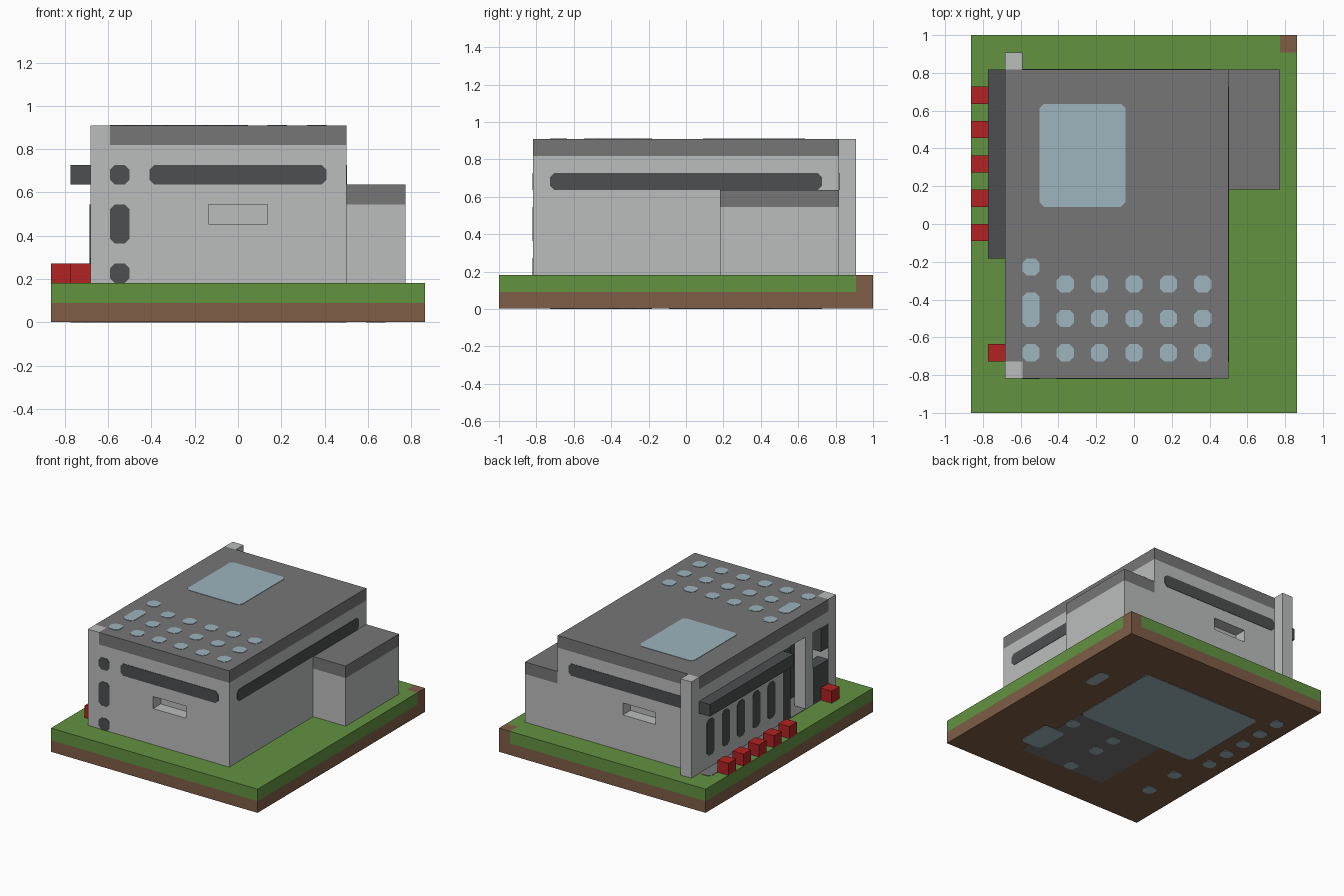
import bpy
import bmesh
from mathutils import Vector

if "Cube" in bpy.data.objects:
    bpy.data.objects.remove(bpy.data.objects["Cube"], do_unlink=True)

U = 1 / 11                                 # one building module
ORIGIN = Vector((-9.5 * U, -1, 0))
THIN = 0.003


def material(name, rgb):
    lin = [((c / 255 + 0.055) / 1.055) ** 2.4 for c in rgb] + [1]
    m = bpy.data.materials.new(name)
    m.use_nodes = True
    m.diffuse_color = lin
    m.node_tree.nodes["Principled BSDF"].inputs["Base Color"].default_value = lin
    return m


GRASS = material("grass green", (98, 146, 64))
SOIL = material("soil brown", (126, 93, 70))
WALL = material("wall light gray", (187, 189, 188))
ROOF = material("roof gray", (118, 118, 118))
DARK = material("dark glazing", (76, 79, 80))
GLASS = material("skylight blue", (157, 181, 189))
RED = material("red", (178, 34, 34))


def finish(name, bm, mat):
    bmesh.ops.recalc_face_normals(bm, faces=bm.faces)
    mesh = bpy.data.meshes.new(name)
    bm.to_mesh(mesh)
    bm.free()
    mesh.materials.append(mat)
    obj = bpy.data.objects.new(name, mesh)
    bpy.context.collection.objects.link(obj)
    return obj


def box(name, mat, x, y, z):
    """Box from (start, end) module ranges on each axis."""
    bm = bmesh.new()
    bmesh.ops.create_cube(bm, size=1)
    for v in bm.verts:
        v.co = ORIGIN + Vector([(r[0] if c < 0 else r[1]) * U
                                for c, r in zip(v.co, (x, y, z))])
    return finish(name, bm, mat)


def plate(name, mat, axis, level, a, b, side=1):
    """Thin chamfered plate lying on the plane axis = level."""
    c = 0.25
    (a0, a1), (b0, b1) = a, b
    ring = [(a0 + c, b0), (a1 - c, b0), (a1, b0 + c), (a1, b1 - c),
            (a1 - c, b1), (a0 + c, b1), (a0, b1 - c), (a0, b0 + c)]
    bm = bmesh.new()
    verts = []
    for p, q in ring:
        co = [p, q]
        co.insert(axis, level)
        verts.append(bm.verts.new(ORIGIN + Vector(co) * U))
    face = bm.faces.new(verts)
    out = bmesh.ops.extrude_face_region(bm, geom=[face])["geom"]
    move = Vector((0, 0, 0))
    move[axis] = side * THIN
    bmesh.ops.translate(bm, vec=move,
                        verts=[g for g in out if isinstance(g, bmesh.types.BMVert)])
    return finish(name, bm, mat)


def cut(target, x, y, z):
    cutter = box("cutter", WALL, x, y, z)
    cutter.hide_render = True
    mod = target.modifiers.new("cut", "BOOLEAN")
    mod.operation = "DIFFERENCE"
    mod.solver = "EXACT"
    mod.object = cutter
    bpy.context.view_layer.objects.active = target
    bpy.ops.object.modifier_apply(modifier=mod.name)
    bpy.data.objects.remove(cutter, do_unlink=True)


# Ground: soil slab, grass with one bare corner
LIFT = THIN / U
box("soil_slab", SOIL, (0, 19), (0, 22), (LIFT, 1))
box("grass_front", GRASS, (0, 19), (0, 21), (1, 2))
box("grass_back", GRASS, (0, 18), (21, 22), (1, 2))
box("bare_corner", SOIL, (18, 19), (21, 22), (1, 2))
plate("pavement", ROOF, 2, 2, (1, 2), (9, 20))

# Main hall walls, with recessed slots and the side entrance
hall = box("hall_walls", WALL, (2, 15), (2, 20), (2, 9))
cut(hall, (8, 11), (1, 3), (5, 6))
cut(hall, (6, 9), (19, 21), (5, 6))
cut(hall, (1, 4), (3, 9), (1.9, 8))
box("back_pillar", WALL, (2, 3), (20, 21), (2, 10))
box("front_pillar_top", WALL, (2, 3), (2, 3), (9, 10))

# Roofs and annex
box("hall_roof", ROOF, (3, 15), (2, 20), (9, 10))
box("hall_roof_edge", ROOF, (2, 3), (3, 20), (9, 10))
box("annex_walls", WALL, (15, 18), (13, 20), (2, 6))
box("annex_roof", ROOF, (15, 18), (13, 20), (6, 7))

# Side entrance
plate("entrance_floor", ROOF, 2, 2, (2, 4), (3, 9))
plate("entrance_glazing", DARK, 0, 4, (3, 9), (2, 8), -1)
box("entrance_post", WALL, (2, 3), (5, 6), (2, 8))
box("entrance_dark_post", DARK, (2, 3), (8, 9), (2, 8))
box("entrance_low_block", DARK, (2, 3), (3, 5), (2, 5))
box("entrance_hanging_block", DARK, (2, 3), (3, 4), (6, 8))
box("side_canopy", DARK, (1, 2), (9, 20), (7, 8))

# Window bands and slots
plate("front_window_band", DARK, 1, 2, (5, 14), (7, 8), -1)
plate("back_window_band", DARK, 1, 20, (3, 14), (7, 8))
plate("right_window_band", DARK, 0, 15, (3, 19), (7, 8))
for z in ((2, 3), (4, 6), (7, 8)):
    plate("front_small_window", DARK, 1, 2, (3, 4), z, -1)
for y in range(10, 19, 2):
    plate("side_window", DARK, 0, 2, (y, y + 1), (3, 6), -1)
    box("red_block", RED, (0, 1), (y, y + 1), (2, 3))
    plate("underside_light", GLASS, 2, LIFT, (1, 2), (y, y + 1), -1)
box("entrance_red_block", RED, (1, 2), (3, 4), (2, 3))

# Skylights
plate("large_skylight", GLASS, 2, 10, (4, 9), (12, 18))
for y in ((3, 4), (5, 7), (8, 9)):
    plate("edge_skylight", GLASS, 2, 10, (3, 4), y)
for x in range(5, 14, 2):
    for y in (3, 5, 7):
        plate("round_skylight", GLASS, 2, 10, (x, x + 1), (y, y + 1))

# Underside panels
box("underside_floor", ROOF, (6, 14), (3, 10), (LIFT / 2, LIFT))
plate("underside_large_panel", GLASS, 2, LIFT, (3, 14), (10, 18), -1)
plate("underside_annex_panel", GLASS, 2, LIFT, (16, 17), (14, 16), -1)
plate("underside_wide_panel", GLASS, 2, LIFT, (13, 15), (4, 7), -1)
for x, y in ((13, 8), (9, 8), (9, 6), (9, 3), (2, 7), (2, 4)):
    plate("underside_small_panel", GLASS, 2, LIFT, (x, x + 1), (y, y + 1), -1)
